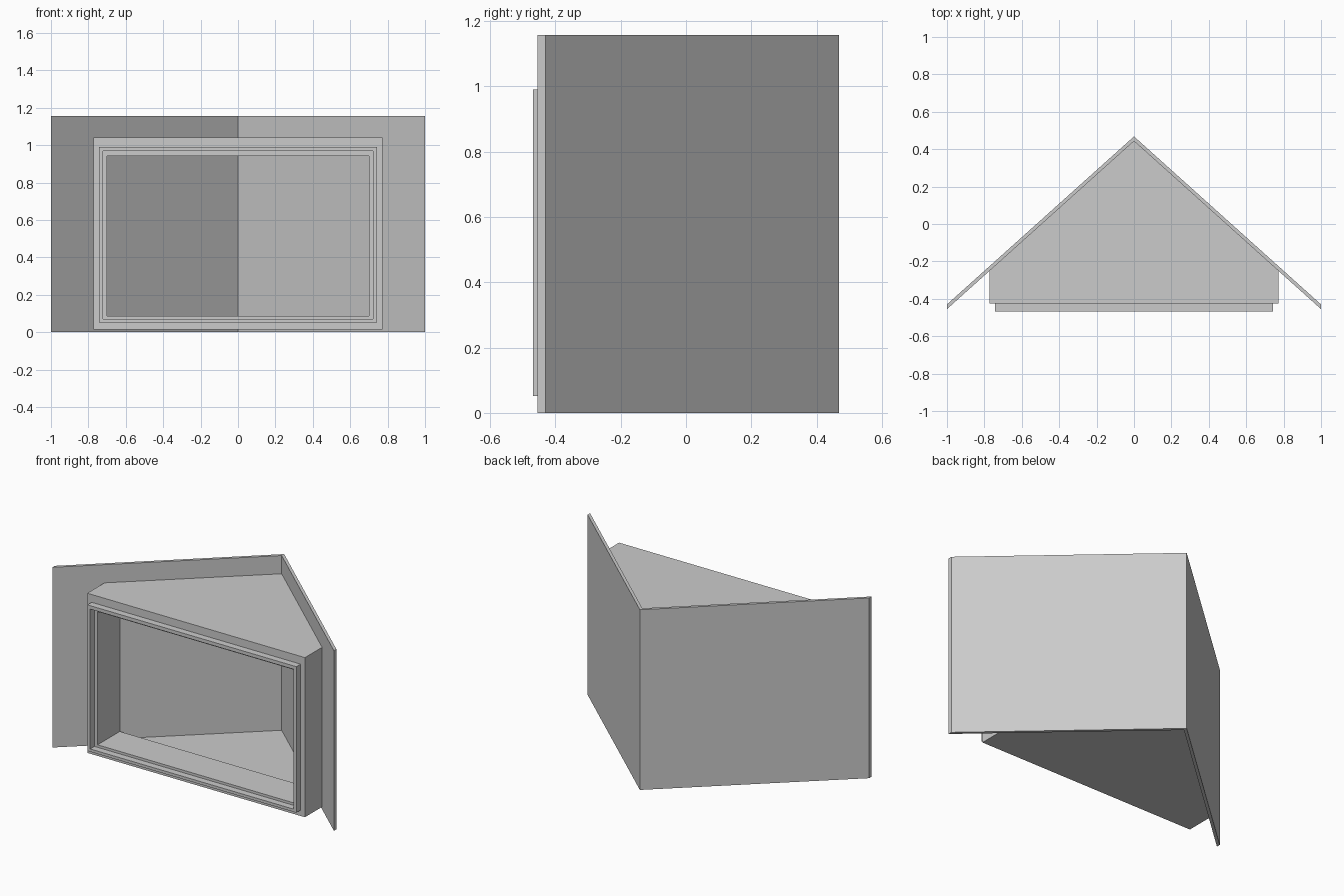
import bpy, bmesh

cube = bpy.data.objects.get("Cube")
if cube:
    bpy.data.objects.remove(cube, do_unlink=True)

grey = bpy.data.materials.new("light grey")
grey.use_nodes = True
tone = (0.6, 0.6, 0.6, 1)
grey.diffuse_color = tone
grey.node_tree.nodes["Principled BSDF"].inputs["Base Color"].default_value = tone


def prism(name, outline, z0, z1):
    """Extrude a plan outline (x, y) from z0 to z1."""
    bm = bmesh.new()
    base = bm.faces.new([bm.verts.new((x, y, z0)) for x, y in outline])
    top = bmesh.ops.extrude_face_region(bm, geom=[base])["geom"]
    moved = [v for v in top if isinstance(v, bmesh.types.BMVert)]
    bmesh.ops.translate(bm, verts=moved, vec=(0, 0, z1 - z0))
    bmesh.ops.recalc_face_normals(bm, faces=bm.faces)
    mesh = bpy.data.meshes.new(name)
    bm.to_mesh(mesh)
    bm.free()
    mesh.materials.append(grey)
    obj = bpy.data.objects.new(name, mesh)
    bpy.context.collection.objects.link(obj)
    return obj


def block(name, half, y0, y1, z0, z1):
    return prism(name, [(-half, y0), (half, y0), (half, y1), (-half, y1)], z0, z1)


def cut(target, cutter):
    """Subtract a cutter, apply the result and discard the cutter."""
    cutter.hide_render = True
    mod = target.modifiers.new("cut", "BOOLEAN")
    mod.operation, mod.solver, mod.object = "DIFFERENCE", "EXACT", cutter
    bpy.context.view_layer.objects.active = target
    bpy.ops.object.modifier_apply(modifier=mod.name)
    bpy.data.objects.remove(cutter, do_unlink=True)


# Folded corner wall
apex, slope, thick, height = 0.468, 0.898, 0.025, 1.157
inner = apex - thick
prism("corner_wall",
      [(-1, apex - slope), (-1, inner - slope), (0, inner),
       (1, inner - slope), (1, apex - slope), (0, apex)], 0, height)

# Hollow window body that fits into the corner
half, front = 0.773, -0.425
side_back = inner - slope * half
body = prism("window_body",
             [(-half, front), (half, front), (half, side_back),
              (0, inner), (-half, side_back)], 0.015, 1.04)
cut(body, block("opening_cutter", 0.70, -0.6, -0.19, 0.086, 0.941))
cut(body, block("cavity_cutter", 0.9, -0.2, 0.6, 0.035, 1.02))

# Raised frame around the opening
frame = block("window_frame", 0.742, -0.468, front, 0.052, 0.99)
cut(frame, block("frame_cutter", 0.722, -0.6, -0.3, 0.07, 0.968))
